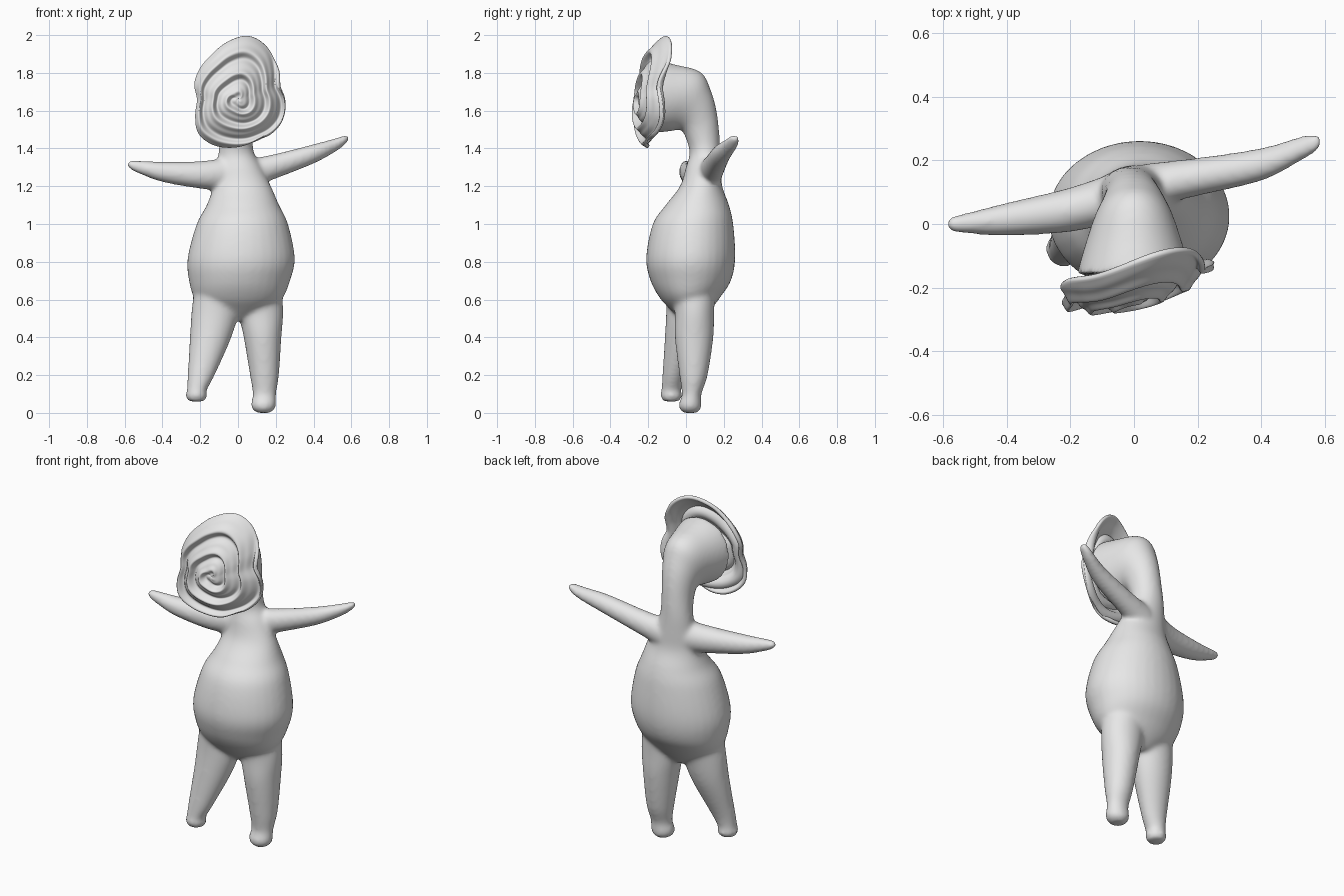
import bpy, bmesh, math
from mathutils import Vector

cube = bpy.data.objects.get("Cube")
if cube:
    bpy.data.objects.remove(cube, do_unlink=True)

clay = bpy.data.materials.new("pale_grey_clay")
clay.use_nodes = True
clay.diffuse_color = (0.8, 0.8, 0.8, 1)
clay.node_tree.nodes["Principled BSDF"].inputs["Base Color"].default_value = (0.8, 0.8, 0.8, 1)


def spline(a, b, c, d, t):
    """Smooth value between b and c."""
    return b + 0.5 * t * (c - a + t * (2 * a - 5 * b + 4 * c - d + t * (3 * (b - c) + d - a)))


def resample(rings, steps=6):
    """Fill in extra rings along a smooth path."""
    last = len(rings) - 1
    result = []
    for i in range(last):
        near = [rings[min(max(i + k, 0), last)] for k in (-1, 0, 1, 2)]
        for s in range(steps):
            result.append([spline(*values, s / steps) for values in zip(*near)])
    result.append(rings[-1])
    return result


def loft(bm, rings, sideways=False, sides=32):
    """Closed tube through oval rings: x, y, z, half width, half depth, tilt."""
    loops = []
    for x, y, z, wide, deep, tilt in resample(rings):
        tilt = math.radians(tilt)
        across = Vector((0, 1, 0)) if sideways else Vector((1, 0, 0))
        along = Vector((0, 0, 1)) if sideways else Vector((0, math.cos(tilt), math.sin(tilt)))
        loop = []
        for k in range(sides):
            angle = math.tau * k / sides
            offset = across * wide * math.cos(angle) + along * deep * math.sin(angle)
            loop.append(bm.verts.new(Vector((x, y, z)) + offset))
        loops.append(loop)
    for low, high in zip(loops, loops[1:]):
        for k in range(sides):
            n = (k + 1) % sides
            bm.faces.new((low[k], low[n], high[n], high[k]))
    bm.faces.new(loops[0][::-1])
    bm.faces.new(loops[-1])


def finish(name, bm):
    bmesh.ops.recalc_face_normals(bm, faces=bm.faces)
    mesh = bpy.data.meshes.new(name)
    bm.to_mesh(mesh)
    bm.free()
    mesh.materials.append(clay)
    for face in mesh.polygons:
        face.use_smooth = True
    obj = bpy.data.objects.new(name, mesh)
    bpy.context.collection.objects.link(obj)
    return obj


# Belly, chest and the neck that bends forward into the head
torso = [
    (0, .03, .49, .05, .05, 0),
    (0, .025, .55, .17, .11, 0),
    (.003, .02, .61, .235, .16, 0),
    (.008, .025, .7, .268, .213, 0),
    (.017, .025, .82, .284, .236, 0),
    (.023, .037, 1, .242, .213, 0),
    (.026, .06, 1.1, .192, .168, 0),
    (.022, .08, 1.2, .153, .112, 0),
    (.005, .092, 1.3, .12, .093, 0),
    (-.01, .1, 1.39, .092, .082, 8),
    (-.005, .083, 1.505, .088, .098, 28),
    (0, .055, 1.6, .103, .13, 53),
    (0, .005, 1.648, .128, .172, 64),
    (0, -.08, 1.665, .158, .18, 80),
    (0, -.16, 1.675, .18, .193, 88),
]
left_leg = [
    (.11, .04, .72, .11, .12, 0),
    (.12, .045, .55, .12, .105, 0),
    (.13, .043, .4, .1, .102, 0),
    (.14, .04, .2, .077, .075, 0),
    (.14, .03, .1, .062, .052, 0),
    (.135, .022, .05, .067, .06, 0),
    (.135, .022, .02, .06, .056, 0),
    (.135, .022, 0, .035, .035, 0),
]
right_leg = [
    (-.11, .01, .72, .11, .12, 0),
    (-.12, 0, .55, .125, .105, 0),
    (-.145, -.02, .4, .11, .092, 0),
    (-.195, -.065, .2, .072, .06, 0),
    (-.218, -.078, .12, .053, .053, 0),
    (-.22, -.078, .09, .058, .058, 0),
    (-.22, -.078, .06, .042, .042, 0),
]
left_arm = [
    (.04, .12, 1.26, .07, .08, 0),
    (.2, .148, 1.306, .06, .066, 0),
    (.4, .187, 1.371, .052, .052, 0),
    (.52, .235, 1.42, .04, .036, 0),
    (.57, .255, 1.448, .03, .024, 0),
    (.588, .258, 1.455, .012, .01, 0),
]
right_arm = [
    (-.04, .09, 1.265, .08, .09, 0),
    (-.2, .045, 1.26, .07, .073, 0),
    (-.4, .015, 1.276, .052, .054, 0),
    (-.52, .003, 1.3, .034, .035, 0),
    (-.57, 0, 1.313, .025, .024, 0),
    (-.588, 0, 1.316, .01, .01, 0),
]
bm = bmesh.new()
for limb in (torso, left_leg, right_leg):
    loft(bm, limb)
for limb in (left_arm, right_arm):
    loft(bm, limb, sideways=True)
body = finish("body", bm)

# Fuse the limbs and soften the joins
fuse = body.modifiers.new("fuse", "REMESH")
fuse.mode = "VOXEL"
fuse.voxel_size = 0.011
fuse.use_smooth_shade = True
soften = body.modifiers.new("soften", "SMOOTH")
soften.factor = 0.5
soften.iterations = 14

# Flower face: a wavy disc with petals wound in a spiral
rim = [.25, .225, .265, .32, .345, .315, .28, .265, .25,
       .22, .245, .28, .28, .265, .25, .24, .25, .26]


def rim_radius(angle):
    place = angle / math.tau * len(rim)
    i = int(place)
    return spline(*[rim[(i + k) % len(rim)] for k in (-1, 0, 1, 2)], place - i)


def petal_height(s, angle):
    """Dome, overlapping petal ridges and a rim that curls back."""
    turn = math.tau * (3.1 * s + .09 * math.sin(3 * angle + 1)) - angle
    ridge = math.sin(turn) + .4 * math.sin(2 * turn)
    dome = .05 * (1 - s * s)
    wave = .014 * s ** 3 * math.sin(4 * angle)
    return dome + .017 * ridge * min(1, 4 * s) - .025 * s ** 6 + wave


bm = bmesh.new()
spokes, bands = 108, 36
center = bm.verts.new((0, -.245, 1.66))
previous = None
for j in range(1, bands + 1):
    s = j / bands
    loop = []
    for k in range(spokes):
        angle = math.tau * k / spokes
        radius = s * (rim_radius(angle) * s + .25 * (1 - s))
        u, v = radius * math.cos(angle), radius * math.sin(angle)
        y = -.2 + .2 * u + .1 * v - petal_height(s, angle)
        loop.append(bm.verts.new((u, y, 1.66 + v)))
    for k in range(spokes):
        n = (k + 1) % spokes
        if previous:
            bm.faces.new((previous[k], previous[n], loop[n], loop[k]))
        else:
            bm.faces.new((center, loop[n], loop[k]))
    previous = loop
flower = finish("flower_face", bm)
if flower.data.polygons[0].normal.y > 0:
    flower.data.flip_normals()
thick = flower.modifiers.new("thickness", "SOLIDIFY")
thick.thickness = 0.022
thick.offset = -1
round_rim = flower.modifiers.new("round_rim", "SUBSURF")
round_rim.levels = round_rim.render_levels = 1
